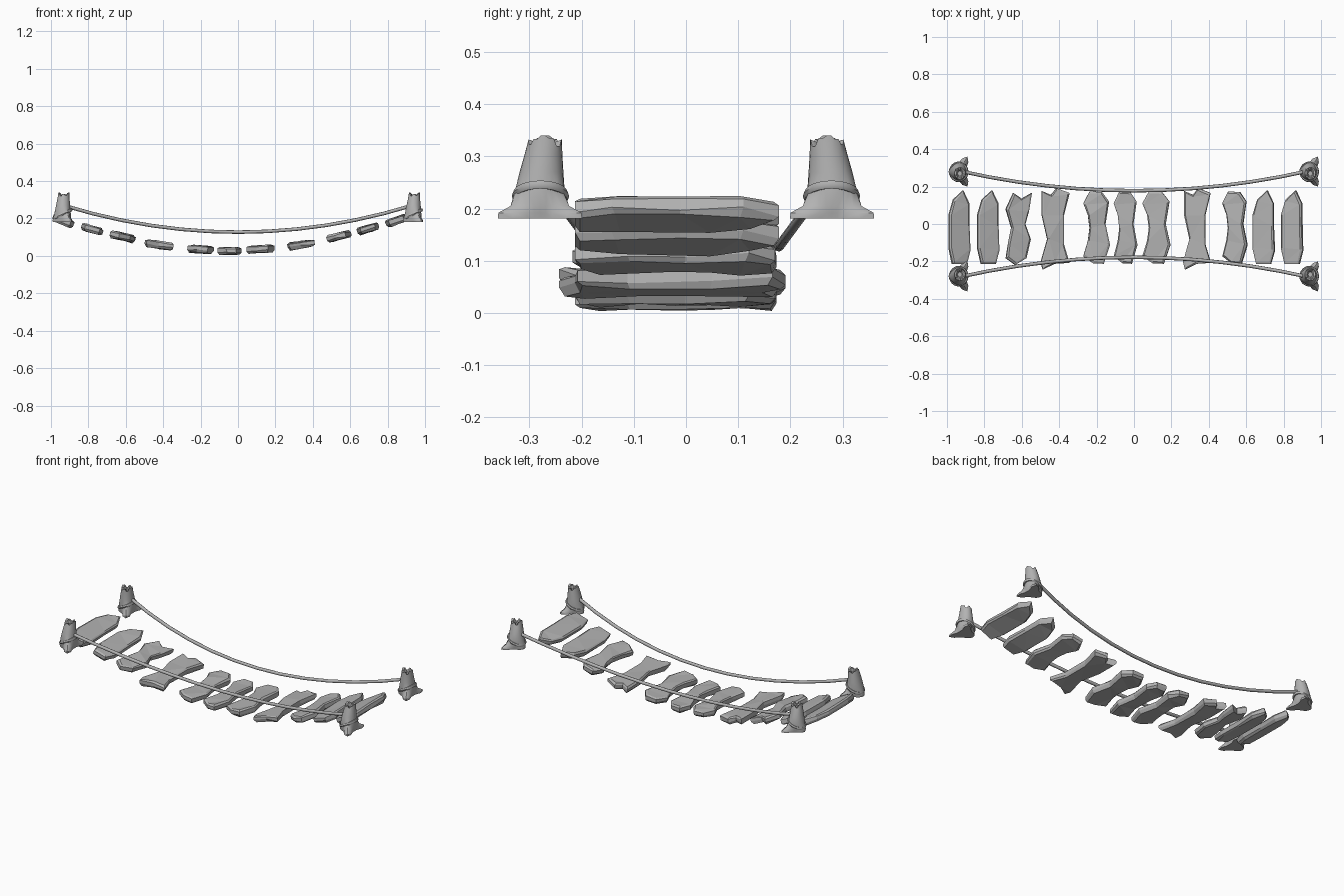
import bpy, bmesh, math, random
from mathutils import Vector

if "Cube" in bpy.data.objects:
    bpy.data.objects.remove(bpy.data.objects["Cube"])

random.seed(4)

# weathered mid-grey
GREY = bpy.data.materials.new("weathered_grey")
GREY.diffuse_color = (0.45, 0.45, 0.45, 1)
GREY.use_nodes = True
GREY.node_tree.nodes["Principled BSDF"].inputs["Base Color"].default_value = GREY.diffuse_color


def finish(name, bm, smooth=None):
    bmesh.ops.recalc_face_normals(bm, faces=bm.faces)
    me = bpy.data.meshes.new(name)
    bm.to_mesh(me)
    bm.free()
    me.materials.append(GREY)
    ob = bpy.data.objects.new(name, me)
    bpy.context.collection.objects.link(ob)
    if smooth:
        bpy.ops.object.select_all(action='DESELECT')
        ob.select_set(True)
        bpy.context.view_layer.objects.active = ob
        bpy.ops.object.shade_smooth_by_angle(angle=math.radians(smooth))
    return ob


def bridge(bm, rings, closed=False):
    """Skin consecutive vertex rings with quads."""
    vs = [[bm.verts.new(p) for p in r] for r in rings]
    pairs = list(zip(vs, vs[1:])) + ([(vs[-1], vs[0])] if closed else [])
    for a, b in pairs:
        n = len(a)
        for i in range(n):
            bm.faces.new((a[i], a[(i + 1) % n], b[(i + 1) % n], b[i]))
    return vs


# plank outlines, in hundredths of a unit
OVAL = [(2, 19.7), (5.5, 13), (5.5, 1), (6, -12), (4, -19), (-4, -19),
        (-6, -11), (-6, 7), (-3.5, 15)]
WAVY = [(-4, 19.3), (3, 19), (7, 14), (5, 2), (7.5, -9), (4, -19), (-2, -18.7),
        (-7.5, -15), (-5, -7), (-4, 0), (-5, 7), (-7.5, 13)]
BROAD = [(-7, 19.5), (-2, 17.5), (1, 21), (8, 18.5), (5, 7), (5, -9), (8, -18.5),
         (0, -19), (-6.5, -22), (-7.5, -18), (-4, -6), (-7, 7)]
NOTCHED = [(-3, 18.5), (1.5, 15.5), (7, 18.5), (5.5, 9), (3.5, 2), (6.5, -6),
           (4, -16), (-2, -19.5), (-7, -16), (-6, -9), (-4, 0), (-7, 10)]

# outline, x, z, width factor
PLANKS = [(OVAL, -0.935, 0.186, 1.0), (OVAL, -0.78, 0.142, 1.0),
          (NOTCHED, -0.617, 0.102, 1.0), (BROAD, -0.425, 0.059, 1.0),
          (WAVY, -0.2, 0.035, 0.95), (WAVY, -0.045, 0.026, 0.85),
          (WAVY, 0.12, 0.036, 1.0), (BROAD, 0.335, 0.059, 0.95),
          (WAVY, 0.54, 0.103, 0.9), (OVAL, 0.695, 0.145, 1.0),
          (OVAL, 0.847, 0.188, 1.0)]


def plank(name, outline, x, z, w):
    pts = [(a * w / 100, b / 100) for a, b in outline]
    rings = []
    for sx, sy, h, jitter in ((0.85, 0.96, -0.019, 0.004), (1, 1.01, -0.006, 0.005),
                              (1, 1.01, 0.013, 0.003), (0.85, 0.96, 0.019, 0.004)):
        rings.append([(a * sx, b * sy, h + random.uniform(-jitter, jitter))
                      for a, b in pts])
    bm = bmesh.new()
    vs = bridge(bm, rings)
    caps = [bm.faces.new(vs[0]), bm.faces.new(vs[-1])]
    bmesh.ops.triangulate(bm, faces=caps)
    ob = finish(name, bm)
    ob.location = (x, -0.021, z)
    ob.rotation_euler[1] = -math.atan(0.41 * (x + 0.04))


for i, p in enumerate(PLANKS):
    plank(f"plank_{i + 1}", *p)


# sagging hand ropes
def rope(name, side):
    path = []
    for i in range(13):
        x = -0.93 + 1.865 * i / 12
        t = (x / 0.93) ** 2
        path.append(Vector((x, side * (0.178 + 0.105 * t), 0.127 + 0.142 * t)))
    rings = []
    for i, p in enumerate(path):
        d = (path[min(i + 1, 12)] - path[max(i - 1, 0)]).normalized()
        u = d.cross(Vector((0, 0, 1))).normalized()
        v = u.cross(d)
        rings.append([p + 0.0095 * (u * math.cos(a) + v * math.sin(a))
                      for a in [k * math.pi / 4 for k in range(8)]])
    bm = bmesh.new()
    vs = bridge(bm, rings)
    bm.faces.new(vs[0])
    bm.faces.new(vs[-1])
    finish(name, bm, 50)


rope("back_rope", 1)
rope("front_rope", -1)

# stump posts with root toes and a broken top
N = 24
ANG = [2 * math.pi * k / N for k in range(N)]


def toes(a):
    lobe = lambda c, p: max(0.0, math.cos(a - math.radians(c))) ** p
    return max(lobe(60, 14), lobe(-60, 14), 0.25 * lobe(180, 4))


def post(name, x, side):
    rings = []
    # height, radius, toe reach, lean x, lean y
    for z, r, reach, lx, ly in ((0.181, 0.040, 0.053, 0, 0), (0.192, 0.042, 0.050, 0, 0),
                                (0.205, 0.045, 0.020, 0, 0), (0.235, 0.047, 0.003, 0, 0),
                                (0.27, 0.042, 0, 0.002, -0.003),
                                (0.305, 0.036, 0, 0.004, -0.007),
                                (0.329, 0.032, 0, 0.006, -0.010),
                                (0.325, 0.020, 0, 0.006, -0.010),
                                (0.312, 0.013, 0, 0.006, -0.010)):
        ring = []
        for k, a in enumerate(ANG):
            rr = r + reach * toes(a)
            sx = 0.9 if reach < 0.01 else 1
            jag = (0.011, 0.004, -0.006, 0.003, -0.01, 0.006)[k // 2 % 6] if z > 0.32 else 0
            ring.append((x + lx + rr * sx * math.cos(a),
                         side * (0.28 + ly + rr * math.sin(a)), z + jag))
        rings.append(ring)
    bm = bmesh.new()
    vs = bridge(bm, rings)
    bm.faces.new(vs[0])
    bm.faces.new(vs[-1])
    finish(name, bm, 40)

    # tilted wrap round the post
    wrap = []
    for j in range(6):
        t = 2 * math.pi * j / 6
        wrap.append([(x + (0.045 + 0.007 * math.cos(t)) * math.cos(a),
                      side * (0.279 + (0.048 + 0.007 * math.cos(t)) * math.sin(a)),
                      0.224 + 0.022 * math.cos(a) + 0.009 * math.sin(t)) for a in ANG])
    bm = bmesh.new()
    bridge(bm, wrap, closed=True)
    finish(name + "_wrap", bm, 50)


for sx, x in (("left", -0.937), ("right", 0.937)):
    for sy, side in (("front", -1), ("back", 1)):
        post(f"{sy}_{sx}_post", x, side)
